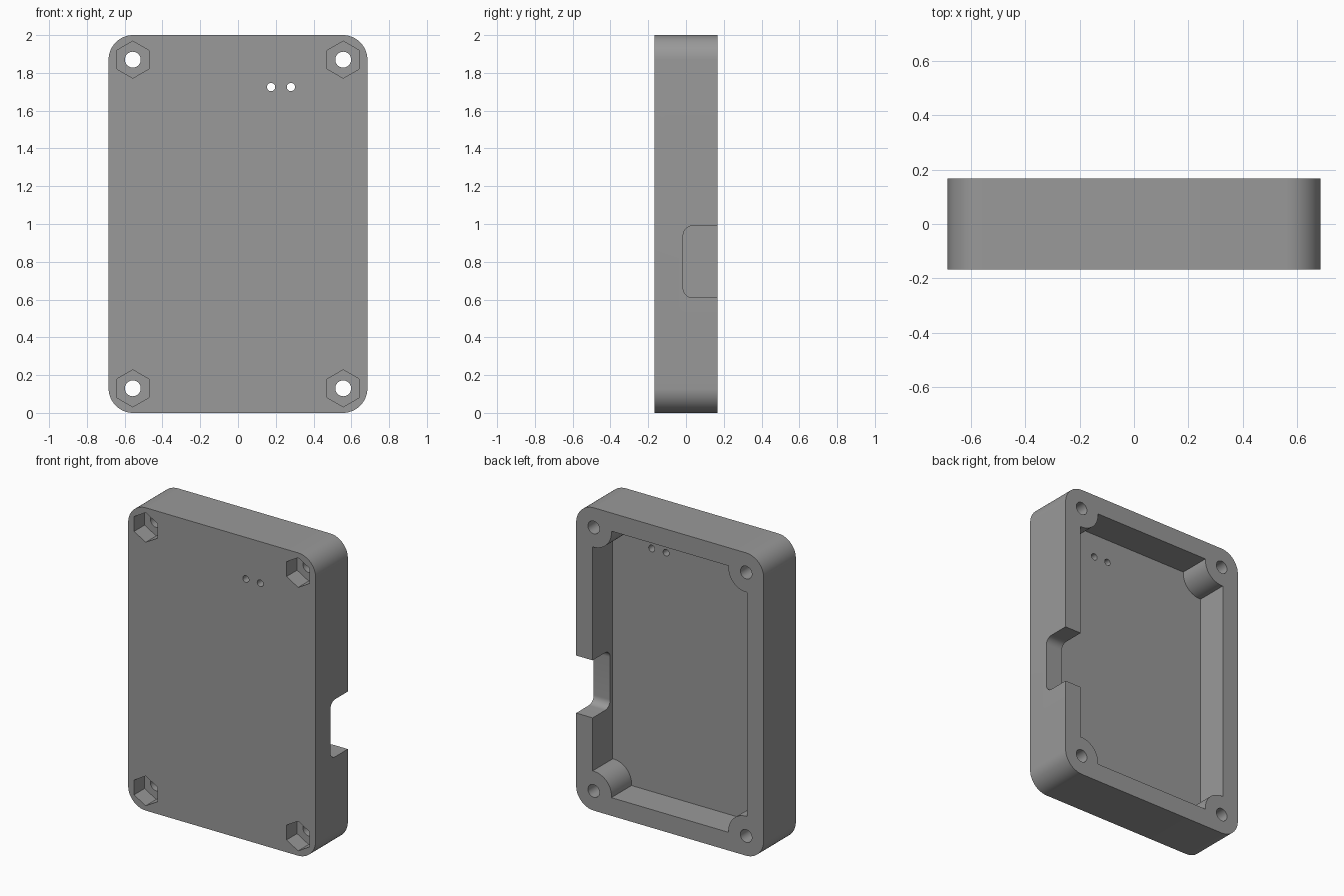
import bpy, bmesh, math

if "Cube" in bpy.data.objects:
    bpy.data.objects.remove(bpy.data.objects["Cube"])

W, H, D = 0.685, 2.0, 0.168        # half width, height, half depth
WALL, FLOOR_Y = 0.12, -0.042       # rim width and cavity floor
CX, CZ = 0.557, 0.13               # screw position: half spacing, edge offset
BOSS_R = 0.13
CORNERS = [(1, 1), (-1, 1), (-1, -1), (1, -1)]


def arc(cx, cz, r, a0, a1, n):
    """Points along an arc in the x-z plane, angles in degrees."""
    return [(cx + r * math.cos(math.radians(a0 + (a1 - a0) * i / n)),
             cz + r * math.sin(math.radians(a0 + (a1 - a0) * i / n)))
            for i in range(n + 1)]


def circle(cx, cz, r, n, start=0.0):
    return arc(cx, cz, r, start, start + 360, n)[:-1]


def prism(name, pts, lo, hi, axis='Y'):
    """Extrude a closed outline from lo to hi along an axis."""
    bm = bmesh.new()
    place = (lambda p: (p[0], lo, p[1])) if axis == 'Y' else (lambda p: (lo, p[0], p[1]))
    face = bm.faces.new([bm.verts.new(place(p)) for p in pts])
    out = bmesh.ops.extrude_face_region(bm, geom=[face])
    move = (0, hi - lo, 0) if axis == 'Y' else (hi - lo, 0, 0)
    bmesh.ops.translate(bm, vec=move,
                        verts=[v for v in out['geom'] if isinstance(v, bmesh.types.BMVert)])
    bmesh.ops.recalc_face_normals(bm, faces=bm.faces)
    mesh = bpy.data.meshes.new(name)
    bm.to_mesh(mesh)
    bm.free()
    obj = bpy.data.objects.new(name, mesh)
    bpy.context.collection.objects.link(obj)
    return obj


def cut(target, cutter):
    mod = target.modifiers.new("cut", 'BOOLEAN')
    mod.operation, mod.solver, mod.object = 'DIFFERENCE', 'EXACT', cutter
    bpy.context.view_layer.objects.active = target
    bpy.ops.object.modifier_apply(modifier=mod.name)
    bpy.data.objects.remove(cutter)


# Outer case with rounded corners
outline = []
for i, (sx, sz) in enumerate(CORNERS):
    outline += arc(sx * (W - CZ), H / 2 + sz * (H / 2 - CZ), CZ, 90 * i, 90 * i + 90, 16)
case = prism("enclosure_case", outline, -D, D)

# Cavity, its outline curving around the four screw bosses
dx = math.degrees(math.asin((W - WALL - CX) / BOSS_R))
dz = math.degrees(math.asin((CZ - WALL) / BOSS_R))
cavity = []
for i, (sx, sz) in enumerate(CORNERS):
    a, b = (dx, dz) if sx * sz > 0 else (dz, dx)
    cavity += arc(sx * CX, H / 2 + sz * (H / 2 - CZ), BOSS_R,
                  270 + 90 * i + a, 180 + 90 * i - b, 20)
cut(case, prism("cavity_cutter", cavity, FLOOR_Y, D + 0.1))

# Screw holes with hexagonal nut pockets on the front
for sx, sz in CORNERS:
    x, z = sx * CX, H / 2 + sz * (H / 2 - CZ)
    cut(case, prism("nut_cutter", circle(x, z, 0.098, 6, 30), -D - 0.1, -D + 0.11))
    cut(case, prism("screw_cutter", circle(x, z, 0.042, 32), -D - 0.2, D + 0.2))

# Two small indicator holes through the front panel
for x in (0.175, 0.28):
    cut(case, prism("indicator_cutter", circle(x, 1.725, 0.022, 24), -D - 0.1, 0.0))

# Connector notch in the right wall, open to the back
Y0, Z0, Z1, R = -0.015, 0.61, 0.99, 0.05
notch = ([(D + 0.1, Z0), (D + 0.1, Z1)]
         + arc(Y0 + R, Z1 - R, R, 90, 180, 10)
         + arc(Y0 + R, Z0 + R, R, 180, 270, 10))
cut(case, prism("notch_cutter", notch, 0.5, W + 0.1, 'X'))

# One plain grey finish
grey = bpy.data.materials.new("mid_grey")
grey.diffuse_color = (0.32, 0.32, 0.32, 1)
grey.use_nodes = True
grey.node_tree.nodes["Principled BSDF"].inputs["Base Color"].default_value = grey.diffuse_color
case.data.materials.clear()
case.data.materials.append(grey)

bpy.ops.object.select_all(action='DESELECT')
case.select_set(True)
bpy.context.view_layer.objects.active = case
bpy.ops.object.shade_smooth_by_angle(angle=math.radians(30))
